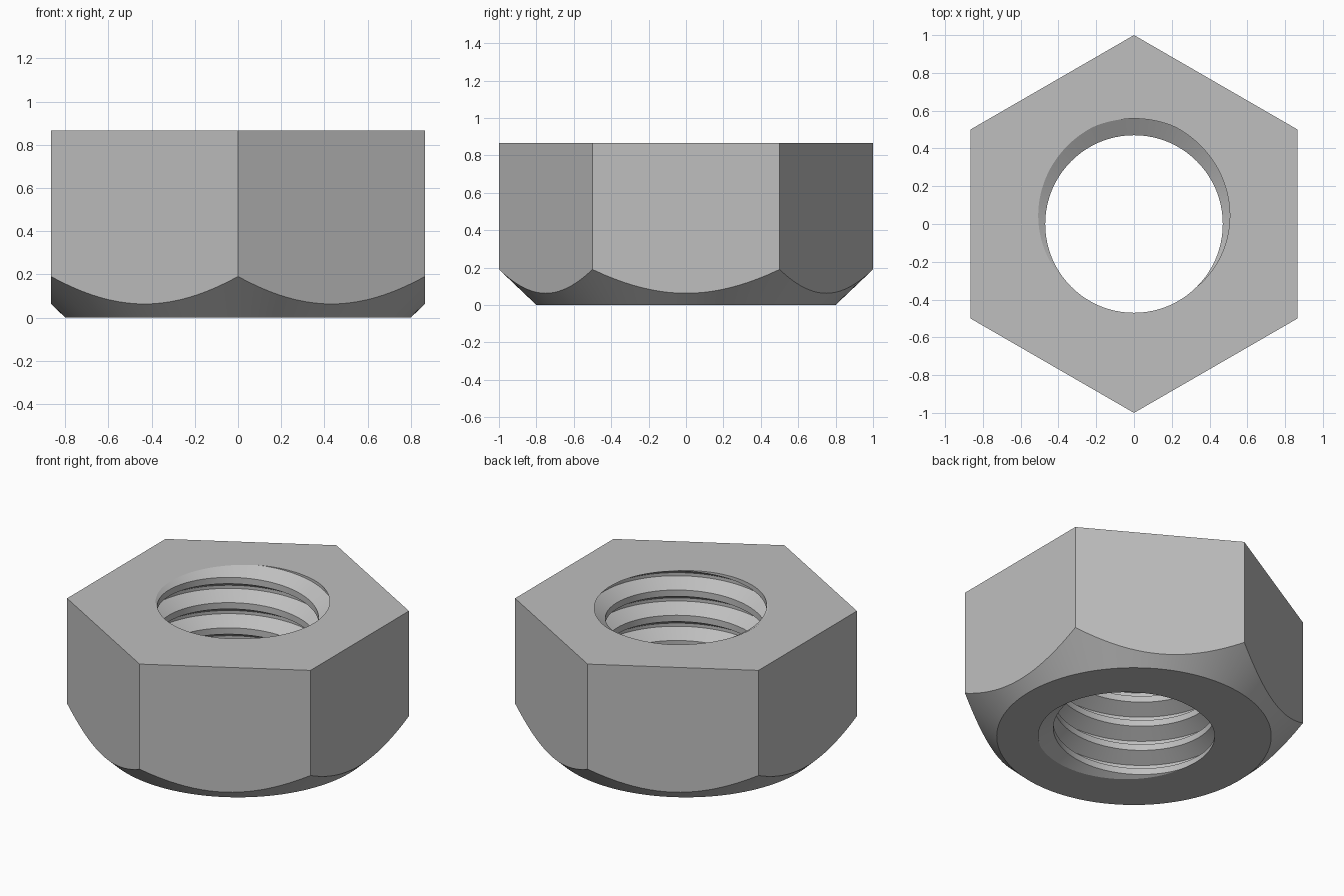
import bpy, bmesh
from math import cos, sin, pi, sqrt, radians

cube = bpy.data.objects.get("Cube")
if cube:
    bpy.data.objects.remove(cube, do_unlink=True)

# Main dimensions
APOTHEM = sqrt(3) / 2
HEIGHT = 0.866
FACE_RADIUS = 0.8          # flat ring under the chamfer
CHAMFER_SLOPE = 0.95
MINOR, MAJOR = 0.47, 0.558
TURNS = 16 / 3
PITCH = HEIGHT / TURNS
ROOT_START = radians(-30)  # direction of the thread root at z = 0
SEGMENTS = 120

# Thread profile over one pitch: (fraction of pitch, radius)
THREAD = [(-1/16, MAJOR), (1/16, MAJOR), (3/8, MINOR), (5/8, MINOR)]


def hex_radius(a):
    """Distance from the axis to the hexagon in direction a."""
    return APOTHEM / cos((a + pi / 6) % (pi / 3) - pi / 6)


def thread_radius(phase):
    """Radius of the thread at a phase measured in pitches from the root."""
    d = abs((phase + 0.5) % 1 - 0.5)
    t = min(max((d - 1/16) / (5/16), 0), 1)
    return MAJOR + (MINOR - MAJOR) * t


def section(a):
    """Closed (radius, height) outline of the nut in direction a."""
    r = hex_radius(a)
    outline = [(r, HEIGHT), (r, CHAMFER_SLOPE * (r - FACE_RADIUS)), (FACE_RADIUS, 0)]
    shift = (a - ROOT_START) / (2 * pi)
    for turn in range(-2, int(TURNS) + 2):
        for frac, radius in THREAD:
            z = (turn + frac + shift) * PITCH
            if 0 < z < HEIGHT:
                outline.append((radius, z))
            else:
                z = min(max(z, 0), HEIGHT)
                outline.append((thread_radius(z / PITCH - shift), z))
    return outline


# Sweep the outline around the axis; the last column welds onto the first
bm = bmesh.new()
columns = []
for i in range(SEGMENTS + 1):
    a = 2 * pi * i / SEGMENTS
    columns.append([bm.verts.new((r * cos(a), r * sin(a), z)) for r, z in section(a)])
for c, d in zip(columns, columns[1:]):
    for k in range(len(c)):
        n = (k + 1) % len(c)
        bm.faces.new((c[k], c[n], d[n], d[k]))
bmesh.ops.remove_doubles(bm, verts=bm.verts, dist=0.00005)
bmesh.ops.recalc_face_normals(bm, faces=bm.faces)

mesh = bpy.data.meshes.new("hex_nut")
bm.to_mesh(mesh)
bm.free()
nut = bpy.data.objects.new("hex_nut", mesh)
bpy.context.collection.objects.link(nut)

# Plain grey steel
steel = bpy.data.materials.new("steel_grey")
steel.use_nodes = True
colour = (0.52, 0.52, 0.52, 1)
steel.diffuse_color = colour
steel.node_tree.nodes["Principled BSDF"].inputs["Base Color"].default_value = colour
mesh.materials.append(steel)

# Smooth the chamfer and thread, keep the machined edges crisp
bpy.ops.object.select_all(action='DESELECT')
nut.select_set(True)
bpy.context.view_layer.objects.active = nut
bpy.ops.object.shade_smooth_by_angle(angle=radians(30))
